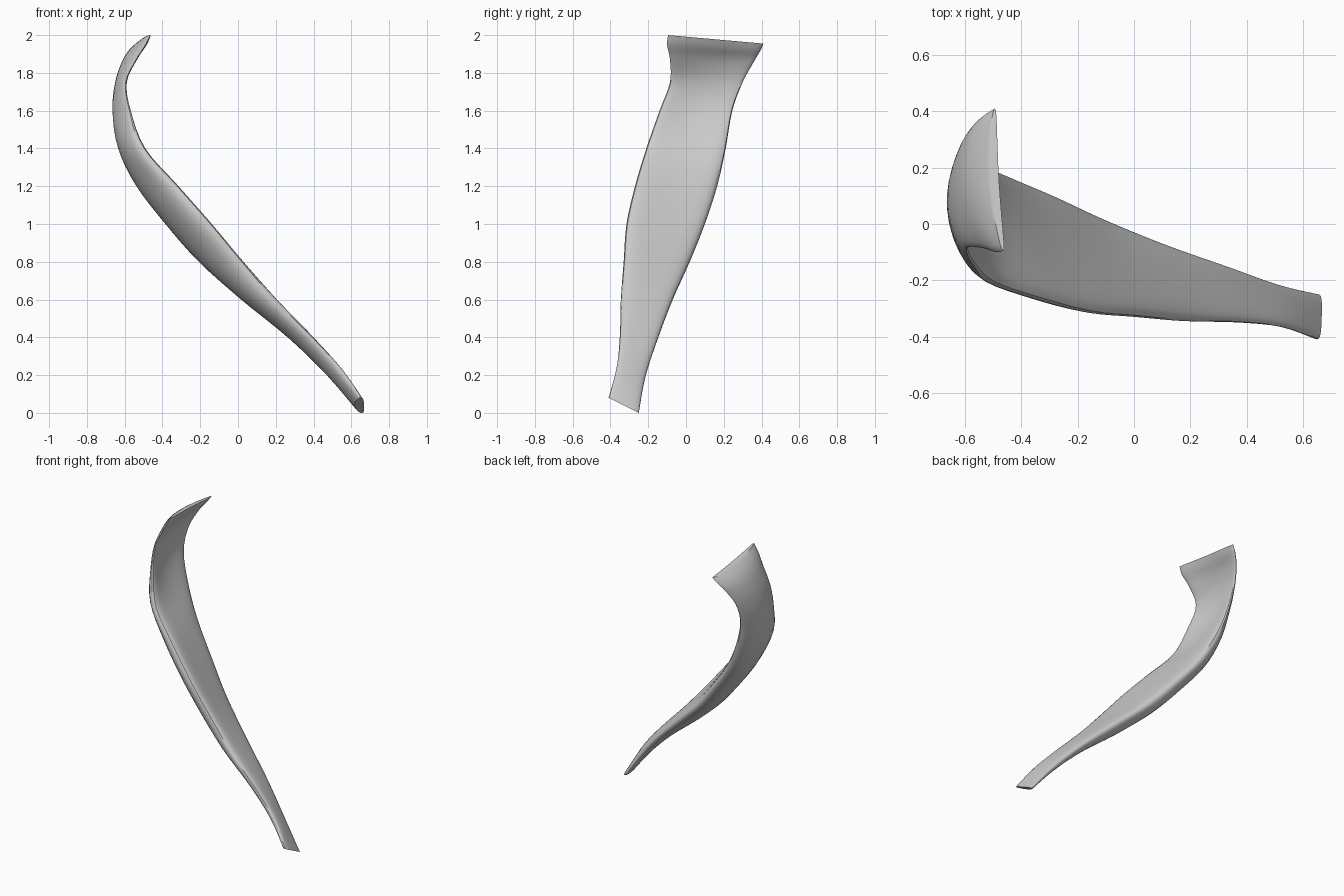
import bpy, bmesh, math
from mathutils import Vector

if "Cube" in bpy.data.objects:
    bpy.data.objects.remove(bpy.data.objects["Cube"])

# Sections up the blade: front edge xyz, back edge xyz, camber, half thickness
SECTIONS = [
    (.65, -.41, .08, .655, -.25, .0, .01, .025),
    (.53, -.367, .24, .505, -.215, .19, .012, .04),
    (.37, -.35, .41, .32, -.15, .39, .02, .055),
    (.175, -.345, .6, .09, -.07, .6, .03, .08),
    (.0, -.33, .8, -.13, .02, .8, .04, .09),
    (-.165, -.315, 1.0, -.30, .10, 1.0, .05, .09),
    (-.34, -.27, 1.2, -.45, .165, 1.2, .05, .085),
    (-.51, -.21, 1.4, -.545, .21, 1.4, .045, .062),
    (-.575, -.14, 1.6, -.60, .245, 1.6, .042, .035),
    (-.595, -.085, 1.75, -.60, .30, 1.75, .028, .025),
    (-.54, -.085, 1.87, -.56, .36, 1.86, .035, .027),
    (-.49, -.10, 1.95, -.52, .395, 1.92, .03, .03),
    (-.465, -.095, 2.0, -.495, .41, 1.955, .015, .015),
]
STEPS, SIDES = 4, 28


def blend(a, b, c, d, t):
    """Smooth curve between b and c."""
    return .5 * (2*b + (c - a)*t + (2*a - 5*b + 4*c - d)*t*t
                 + (3*b - a - 3*c + d)*t**3)


def section_at(i, t):
    last = len(SECTIONS) - 1
    rows = [SECTIONS[min(max(i + k, 0), last)] for k in (-1, 0, 1, 2)]
    return [blend(*v, t) for v in zip(*rows)]


def ring(s):
    """Flattened, slightly bowed oval between the two edges."""
    a, b = Vector(s[:3]), Vector(s[3:6])
    mid, half = (a + b) / 2, (b - a) / 2
    pts = []
    for k in range(SIDES):
        t = 2 * math.pi * k / SIDES
        c, n = math.cos(t), math.sin(t)
        side = math.copysign(abs(n) ** .9, n)
        pts.append(mid + half * c + Vector((side * s[7] - s[6] * n * n, 0, 0)))
    return pts


# Curved blade, lofted from the bottom end to the flared top
bm = bmesh.new()
stations = [section_at(i, j / STEPS)
            for i in range(len(SECTIONS) - 1) for j in range(STEPS)]
stations.append(SECTIONS[-1])
rings = [[bm.verts.new(p) for p in ring(s)] for s in stations]
for lo, hi in zip(rings, rings[1:]):
    for k in range(SIDES):
        n = (k + 1) % SIDES
        bm.faces.new((lo[k], lo[n], hi[n], hi[k]))
bm.faces.new(rings[0])
bm.faces.new(rings[-1])
bmesh.ops.recalc_face_normals(bm, faces=bm.faces)
mesh = bpy.data.meshes.new("curved_blade")
bm.to_mesh(mesh)
bm.free()

grey = bpy.data.materials.new("light grey")
grey.diffuse_color = (.6, .6, .6, 1)
grey.use_nodes = True
grey.node_tree.nodes["Principled BSDF"].inputs["Base Color"].default_value = grey.diffuse_color
mesh.materials.append(grey)
blade = bpy.data.objects.new("curved_blade", mesh)
bpy.context.collection.objects.link(blade)
bpy.context.view_layer.objects.active = blade
blade.select_set(True)
bpy.ops.object.shade_smooth_by_angle(angle=math.radians(40))
